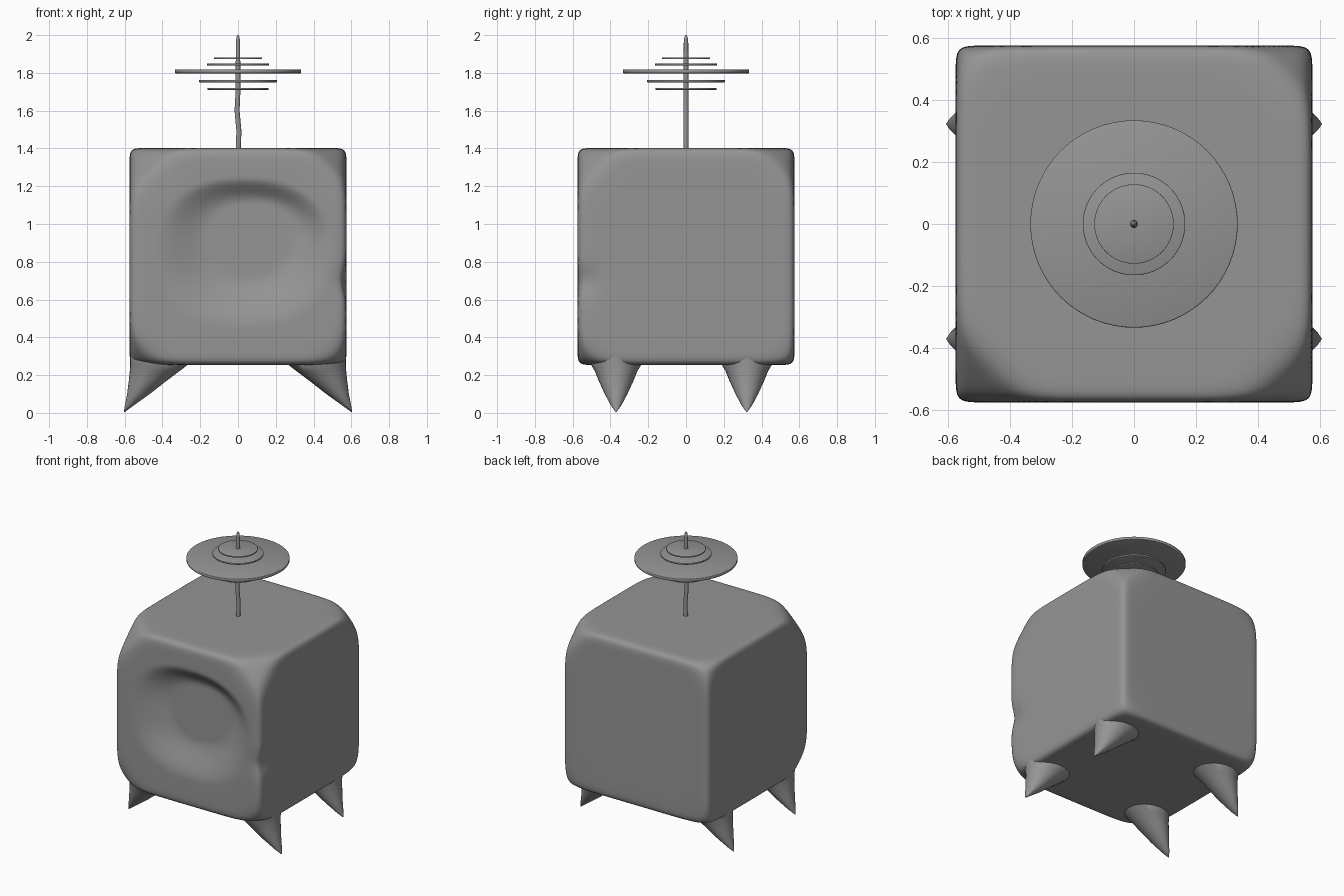
import bpy, bmesh, math
from mathutils import Vector

if "Cube" in bpy.data.objects:
    bpy.data.objects.remove(bpy.data.objects["Cube"])

H, CZ = 0.575, 0.828          # body half size and centre height
grey = bpy.data.materials.new("dark_grey")
grey.diffuse_color = (0.3, 0.3, 0.3, 1)
grey.use_nodes = True
grey.node_tree.nodes["Principled BSDF"].inputs["Base Color"].default_value = grey.diffuse_color


def finish(name, bm, angle=40):
    bmesh.ops.recalc_face_normals(bm, faces=bm.faces)
    me = bpy.data.meshes.new(name)
    bm.to_mesh(me)
    bm.free()
    me.materials.append(grey)
    ob = bpy.data.objects.new(name, me)
    bpy.context.collection.objects.link(ob)
    bpy.ops.object.select_all(action='DESELECT')
    bpy.context.view_layer.objects.active = ob
    ob.select_set(True)
    bpy.ops.object.shade_smooth_by_angle(angle=math.radians(angle))
    return ob


def smooth(a, b, v):
    t = min(max((v - a) / (b - a), 0), 1)
    return t * t * (3 - 2 * t)


# Body: soft intersection of the six cube planes and eight corner cuts
planes = []
for axis in range(3):
    for s in (-1, 1):
        n = Vector((0, 0, 0))
        n[axis] = s
        planes.append((n, H))
CUTS = {(-1, -1, 1): 0.24, (1, -1, 1): 0.21, (-1, 1, 1): 0.09, (1, 1, 1): 0.19,
        (-1, -1, -1): 0.16, (1, -1, -1): 0.12, (-1, 1, -1): 0.06, (1, 1, -1): 0.06}
for s, cut in CUTS.items():
    planes.append((Vector(s), 3 * H - cut))

bm = bmesh.new()
bmesh.ops.create_cube(bm, size=2)
bmesh.ops.subdivide_edges(bm, edges=bm.edges[:], cuts=71, use_grid_fill=True)
P = 30
for v in bm.verts:
    d = v.co.copy()
    total = sum((max(n.dot(d), 0) / h) ** P for n, h in planes)
    p = d * total ** (-1 / P)
    # Sunken bowl in the front face, steepest at the top and right
    if d.y < -0.999:
        dx, dz = (p.x - 0.03) / 0.46, (p.z - 0.02) / 0.385
        rho = (abs(dx) ** 2.4 + abs(dz) ** 2.4) ** (1 / 2.4)
        steep = 0.32 + 0.4 * smooth(-0.5, 1.0, dz + 0.4 * dx)
        p.y += 0.07 * (1 - smooth(steep, 1.03, rho))
    # Small worn notch on the right front edge
    notch = math.exp(-((p - Vector((H, -H + 0.03, -0.13))).length / 0.08) ** 2)
    p += Vector((-0.018, 0.01, 0)) * notch
    v.co = p + Vector((0, 0, CZ))
finish("body", bm)


# Legs: splayed pointed cones; rows are z, centre x, x radius, y radius
LEG = [(0.005, 0.602, 0.003, 0.003), (0.04, 0.575, 0.024, 0.028),
       (0.10, 0.527, 0.060, 0.060), (0.17, 0.478, 0.100, 0.092),
       (0.22, 0.442, 0.131, 0.112), (0.26, 0.415, 0.156, 0.136),
       (0.29, 0.428, 0.144, 0.138), (0.33, 0.450, 0.121, 0.100),
       (0.38, 0.470, 0.098, 0.060)]


def leg(name, side, y):
    bm = bmesh.new()
    count, rings = 32, []
    for z, cx, rx, ry in LEG:
        rings.append([bm.verts.new((side * (cx + rx * math.cos(i * math.tau / count)),
                                    y + ry * math.sin(i * math.tau / count), z))
                      for i in range(count)])
    for a, b in zip(rings, rings[1:]):
        for i in range(count):
            j = (i + 1) % count
            bm.faces.new((a[i], a[j], b[j], b[i]))
    bm.faces.new(rings[0])
    bm.faces.new(rings[-1])
    finish(name, bm, 60)


for side, label in ((-1, "left"), (1, "right")):
    leg("front_leg_" + label, side, -0.37)
    leg("back_leg_" + label, side, 0.322)

# Antenna rod: slightly crooked, tapering tip
cu = bpy.data.curves.new("antenna_rod", 'CURVE')
cu.dimensions = '3D'
cu.bevel_depth = 0.014
cu.bevel_resolution = 3
cu.use_fill_caps = True
cu.materials.append(grey)
pts = [(0.0, 1.36, 1), (0.002, 1.42, 1), (0.005, 1.49, 1), (-0.005, 1.6, 1),
       (0.0, 1.7, 0.95), (0.0, 1.85, 0.9), (0.0, 1.96, 0.85),
       (0.0, 1.99, 0.6), (0.0, 2.0, 0.15)]
sp = cu.splines.new('POLY')
sp.points.add(len(pts) - 1)
for q, (x, z, r) in zip(sp.points, pts):
    q.co = (x, 0, z, 1)
    q.radius = r
sp.use_smooth = True
bpy.context.collection.objects.link(bpy.data.objects.new("antenna_rod", cu))

# Antenna discs: height, radius, thickness
for k, (z, r, t) in enumerate([(1.715, 0.162, 0.010), (1.756, 0.206, 0.012),
                               (1.808, 0.334, 0.020), (1.845, 0.165, 0.010),
                               (1.878, 0.128, 0.008)]):
    bm = bmesh.new()
    bmesh.ops.create_cone(bm, cap_ends=True, segments=64, radius1=r, radius2=r, depth=t)
    rim = [e for e in bm.edges if abs(e.verts[0].co.z - e.verts[1].co.z) < 1e-6]
    bmesh.ops.bevel(bm, geom=rim, offset=t * 0.2, segments=2, affect='EDGES', profile=0.5)
    bmesh.ops.translate(bm, verts=bm.verts, vec=(0, 0, z))
    finish("antenna_disc_%d" % (k + 1), bm, 50)
